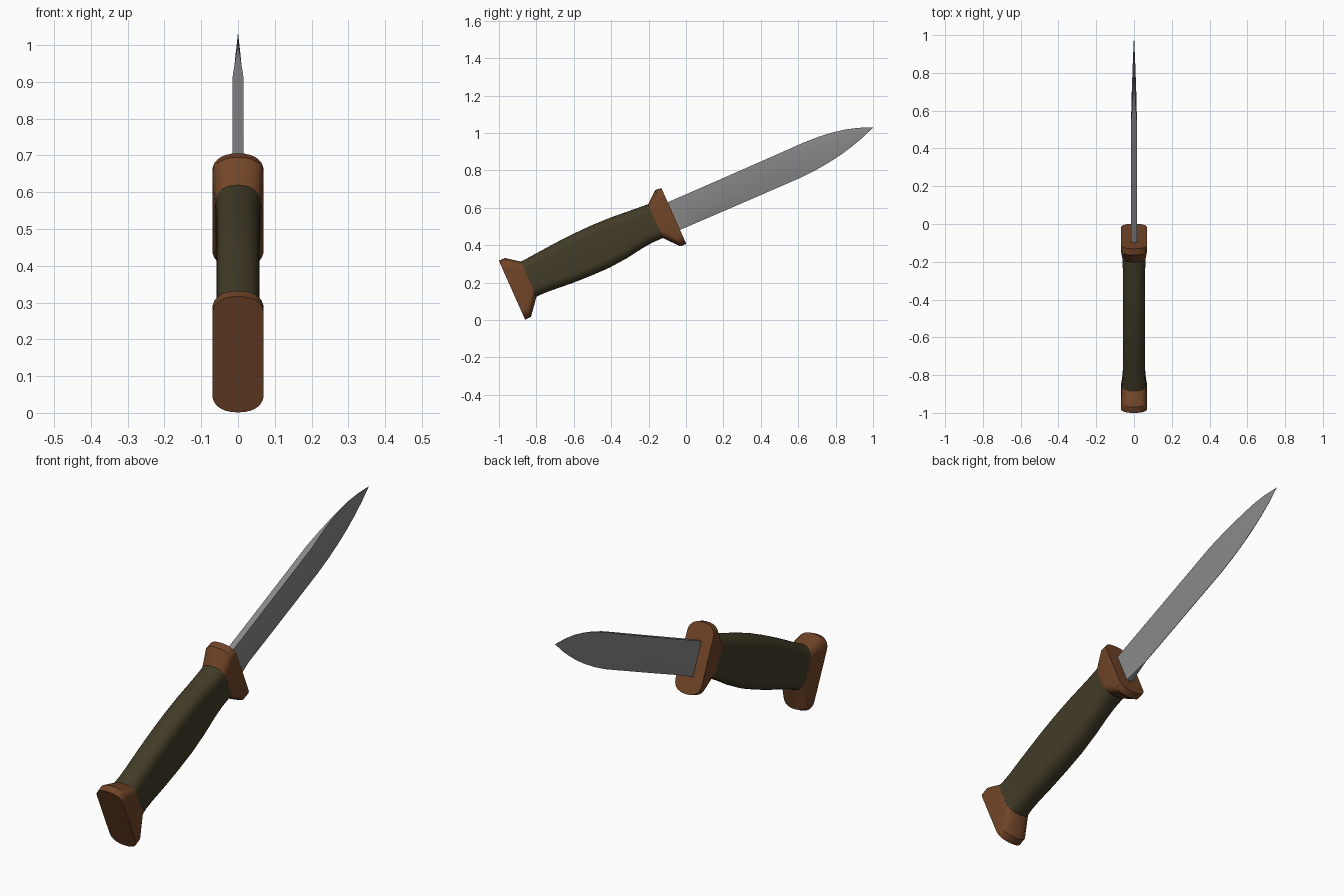
import bpy, bmesh, math
from mathutils import Vector

TILT = math.radians(24)


def material(name, rgb):
    m = bpy.data.materials.new(name)
    m.diffuse_color = (*rgb, 1)
    return m


BROWN = material("brown_fittings", (0.165, 0.059, 0.021))
OLIVE = material("olive_grip", (0.054, 0.044, 0.020))
STEEL = material("grey_steel", (0.25, 0.25, 0.25))


def place(x, s, t):
    """Knife space (s along the axis, t towards the spine) to the tilted world."""
    c, n = math.cos(TILT), math.sin(TILT)
    return Vector((x, s * c - t * n, s * n + t * c))


def loft(name, rings, mat, angle=30):
    """Skin a list of equal-length rings and cap both ends."""
    bm = bmesh.new()
    vs = [[bm.verts.new(place(*p)) for p in r] for r in rings]
    n = len(vs[0])
    for a, b in zip(vs, vs[1:]):
        for i in range(n):
            j = (i + 1) % n
            bm.faces.new((a[i], a[j], b[j], b[i]))
    bm.faces.new(vs[0])
    bm.faces.new(vs[-1])
    bmesh.ops.remove_doubles(bm, verts=bm.verts, dist=0.0003)
    bmesh.ops.recalc_face_normals(bm, faces=bm.faces)
    me = bpy.data.meshes.new(name)
    bm.to_mesh(me)
    bm.free()
    me.materials.append(mat)
    ob = bpy.data.objects.new(name, me)
    bpy.context.collection.objects.link(ob)
    bpy.ops.object.select_all(action='DESELECT')
    ob.select_set(True)
    bpy.context.view_layer.objects.active = ob
    bpy.ops.object.shade_smooth_by_angle(angle=math.radians(angle))
    return ob


def oval(s, low, high, w, end=0.055, steps=7):
    """Long section with straight sides and rounded ends."""
    mid, half = (low + high) / 2, (high - low) / 2
    pts = []
    for sign in (1, -1):
        for k in range(2 * steps + 1):
            a = math.pi * k / (2 * steps)
            ca, sa = math.cos(a), math.sin(a)
            x = math.copysign(abs(ca) ** 0.88, ca) * w
            t = half - end + end * abs(sa) ** 0.88
            pts.append((sign * x, s, mid + sign * t))
    return pts


# Pommel: flat rear plate with a tapering neck
loft("pommel", [oval(-0.785, 0.351, 0.696, 0.070),
                oval(-0.750, 0.353, 0.697, 0.070),
                oval(-0.680, 0.439, 0.645, 0.064)], BROWN)

# Guard: mirrored form at the blade end
loft("guard", [oval(0.066, 0.450, 0.648, 0.062),
               oval(0.132, 0.373, 0.702, 0.070),
               oval(0.167, 0.371, 0.698, 0.070)], BROWN)

# Grip: gently swelling handle (s, low, high, half width)
grip = [(-0.682, 0.439, 0.645, 0.064), (-0.640, 0.440, 0.647, 0.060),
        (-0.590, 0.437, 0.651, 0.058), (-0.480, 0.428, 0.660, 0.058),
        (-0.370, 0.423, 0.666, 0.058), (-0.260, 0.422, 0.668, 0.058),
        (-0.150, 0.431, 0.665, 0.058), (-0.060, 0.445, 0.658, 0.058),
        (0.000, 0.451, 0.653, 0.059), (0.070, 0.451, 0.648, 0.062)]
loft("grip", [oval(*g) for g in grip], OLIVE)

# Blade stations: s, edge t, ridge t, spine t, half widths of edge, ridge, spine
blade = [(0.150, 0.453, 0.470, 0.615, 0.015, 0.015, 0.015),
         (0.185, 0.453, 0.472, 0.615, 0.013, 0.015, 0.015),
         (0.290, 0.452, 0.495, 0.614, 0.001, 0.015, 0.015),
         (0.430, 0.450, 0.515, 0.613, 0.001, 0.015, 0.015),
         (0.620, 0.448, 0.527, 0.612, 0.001, 0.015, 0.015),
         (0.870, 0.446, 0.548, 0.611, 0.001, 0.015, 0.015),
         (0.960, 0.450, 0.553, 0.611, 0.001, 0.0135, 0.009),
         (1.045, 0.459, 0.552, 0.607, 0.001, 0.011, 0.004),
         (1.120, 0.471, 0.548, 0.598, 0.001, 0.0085, 0.001),
         (1.190, 0.487, 0.544, 0.585, 0.001, 0.006, 0.001),
         (1.260, 0.507, 0.539, 0.564, 0.0008, 0.003, 0.0008),
         (1.333, 0.534, 0.534, 0.534, 0, 0, 0)]
rings = []
for s, e, r, p, we, wr, wp in blade:
    side = [(we, s, e), (wr, s, r), (wp, s, p)]
    rings.append(side + [(-x, y, t) for x, y, t in reversed(side)])
# The last ring collapses to the tip; keep it a hair open so it can be capped
rings[-1] = [(x * 0.02, 1.333, 0.534 + (t - 0.534) * 0.02) for x, _, t in rings[-2]]
loft("blade", rings, STEEL)
